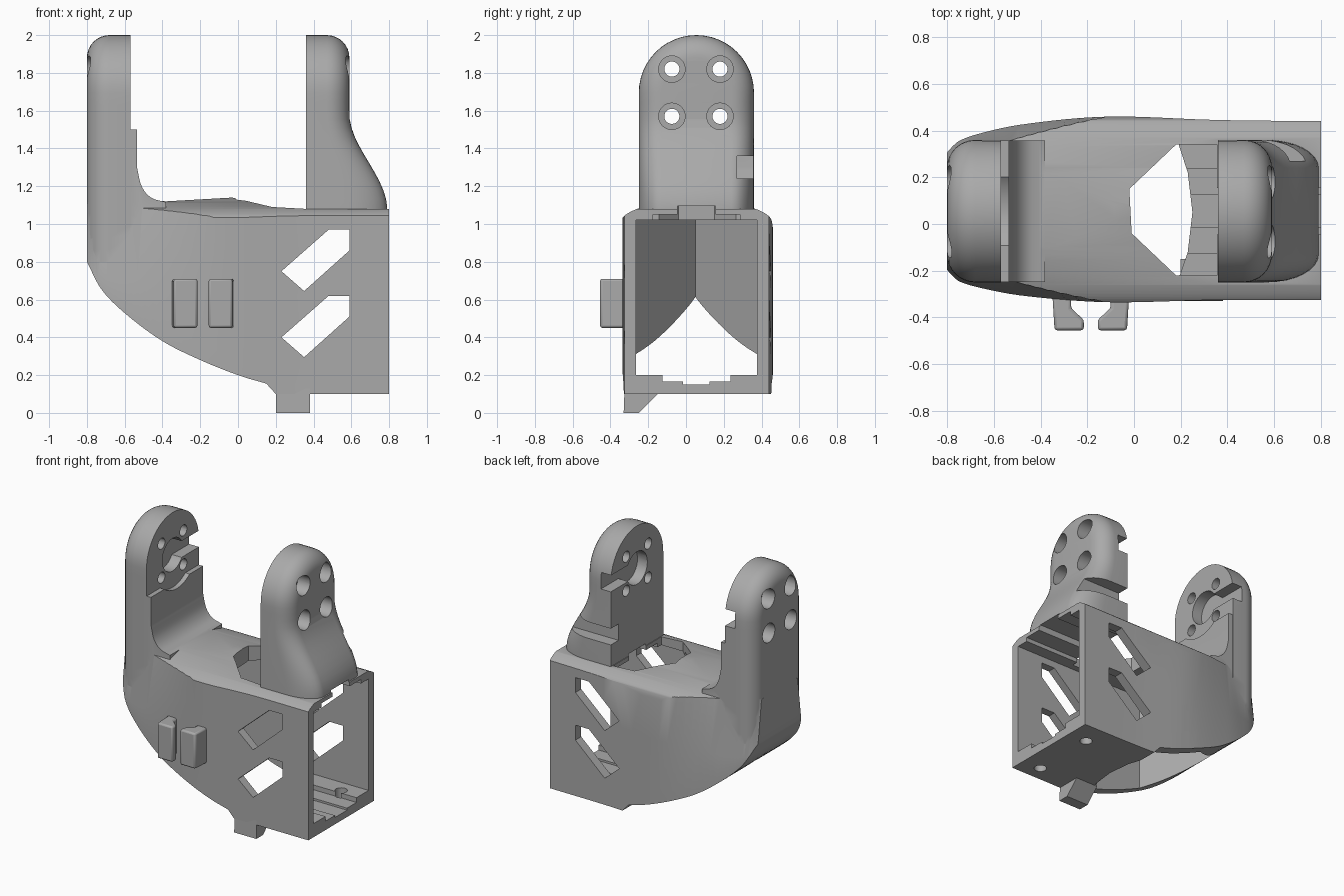
import bpy, bmesh
from math import sin, cos, pi
from mathutils import Vector

if "Cube" in bpy.data.objects:
    bpy.data.objects.remove(bpy.data.objects["Cube"], do_unlink=True)

MID = 0.055  # y of the bracket's centre plane

grey = bpy.data.materials.new("plain grey")
grey.use_nodes = True
grey.diffuse_color = (0.4, 0.4, 0.4, 1)
grey.node_tree.nodes["Principled BSDF"].inputs["Base Color"].default_value = (0.4, 0.4, 0.4, 1)


def loft(name, rings, strip_caps=False):
    """Closed solid through matching point rings; strip caps suit bent, symmetric ends."""
    bm = bmesh.new()
    rows = [[bm.verts.new(p) for p in ring] for ring in rings]
    n = len(rows[0])
    for a, b in zip(rows, rows[1:]):
        for i in range(n):
            bm.faces.new((a[i], a[(i + 1) % n], b[(i + 1) % n], b[i]))
    for cap in (rows[0], rows[-1]):
        if strip_caps:
            for i in range(n // 2):
                bm.faces.new(dict.fromkeys((cap[i], cap[i + 1], cap[n - 2 - i], cap[n - 1 - i])))
        else:
            bm.faces.new(cap)
    bmesh.ops.recalc_face_normals(bm, faces=bm.faces)
    mesh = bpy.data.meshes.new(name)
    bm.to_mesh(mesh)
    bm.free()
    mesh.materials.append(grey)
    ob = bpy.data.objects.new(name, mesh)
    bpy.context.collection.objects.link(ob)
    return ob


def extrude(name, pts, axis, lo, hi):
    """Flat outline pushed along an axis; outline is yz, xz or xy."""
    def place(p, d):
        c = list(p)
        c.insert("xyz".index(axis), d)
        return Vector(c)
    return loft(name, [[place(p, d) for p in pts] for d in (lo, hi)])


def box(x0, x1, y0, y1, z0, z1):
    return extrude("cutter", [(x0, y0), (x1, y0), (x1, y1), (x0, y1)], "z", z0, z1)


def circle(u, v, r, n=32):
    return [(u + r * cos(2 * pi * i / n), v + r * sin(2 * pi * i / n)) for i in range(n)]


def combine(target, other, operation="DIFFERENCE"):
    mod = target.modifiers.new("cut", "BOOLEAN")
    mod.object, mod.operation, mod.solver = other, operation, "EXACT"
    bpy.context.view_layer.objects.active = target
    bpy.ops.object.modifier_apply(modifier=mod.name)
    bpy.data.objects.remove(other, do_unlink=True)


def smooth_path(pts, steps=6):
    """Catmull-Rom curve through the points."""
    p = [Vector(q) for q in pts]
    p = [2 * p[0] - p[1]] + p + [2 * p[-1] - p[-2]]
    out = []
    for a, b, c, d in zip(p, p[1:], p[2:], p[3:]):
        for i in range(steps):
            t = i / steps
            out.append(tuple(0.5 * (2 * b + (c - a) * t + (2 * a - 5 * b + 4 * c - d) * t * t
                                    + (3 * b - a - 3 * c + d) * t ** 3)))
    return out + [tuple(p[-2])]


# Body: side outline trimmed by its plan and its rounded cross-section
belly = smooth_path([(-0.8, 0.8), (-0.72, 0.65), (-0.59, 0.52), (-0.4, 0.38),
                     (-0.2, 0.28), (0, 0.2), (0.15, 0.155)])
roof = [(0.8, 1.08), (0.36, 1.08), (0.18, 1.09), (-0.03, 1.14), (-0.38, 1.12),
        (-0.57, 1.13), (-0.8, 1.13)]
body = extrude("bracket_body", belly + [(0.2, 0.1), (0.8, 0.1)] + roof, "y", -0.6, 0.6)
front_edge = smooth_path([(-0.82, -0.19), (-0.76, -0.24), (-0.65, -0.275), (-0.45, -0.31), (-0.1, -0.335),
                          (0.36, -0.325), (0.82, -0.325)])
back_edge = smooth_path([(0.82, 0.44), (0.36, 0.445), (-0.1, 0.46), (-0.45, 0.43),
                         (-0.65, 0.39), (-0.76, 0.35), (-0.82, 0.3)])


def plan_ring(z, shrink):
    """Plan outline whose tall-prong end narrows by the given share."""
    ring = []
    for x, y in front_edge + back_edge:
        t = min(1, max(0, (-0.1 - x) / 0.5))
        ring.append((x, MID + (y - MID) * (1 - shrink * t), z))
    return ring


combine(body, loft("plan", [plan_ring(0, 0), plan_ring(0.7, 0), plan_ring(1.3, 0.3)]), "INTERSECT")
half = smooth_path([(0.41, 0.9), (0.405, 0.98), (0.385, 1.04), (0.3, 1.085), (0.16, 1.12), (0, 1.14)])
half = [(0.41, 0)] + half
section = [(MID + u, z) for u, z in half] + [(MID - u, z) for u, z in half[-2::-1]]
combine(body, extrude("section", section, "x", -1, 1), "INTERSECT")


# Prongs: round-topped plates with a rounded outer rim
def prong(name, inner, outer, foot, flare=0.0):
    side = 1 if outer > inner else -1
    steps = [(inner, 0)] + [(outer - side * 0.12 * (1 - sin(a)), 0.12 * (1 - cos(a)))
                            for a in [i * pi / 16 for i in range(9)]]
    levels = [foot + (1.695 - foot) * i / 14 for i in range(14)]
    rings = []
    for x, inset in steps:
        r = 0.305 - inset
        arc = [(MID + r * cos(pi * i / 24), 1.695 + r * sin(pi * i / 24)) for i in range(25)]
        outline = [(MID + r, z) for z in levels] + arc + [(MID - r, z) for z in levels[::-1]]
        ring = []
        for y, z in outline:
            u = min(1, max(0, (1.58 - z) / 0.5))
            grow = flare * u * u * (3 - 2 * u) * (x - inner) / (outer - inner)
            ring.append((x + grow, y, z))
        rings.append(ring)
    return loft(name, rings, True)


combine(body, prong("prong", -0.57, -0.8, 0.8), "UNION")
combine(body, prong("prong", 0.36, 0.59, 1.04, 0.2), "UNION")

# Thick pad on the tall prong, sweeping into the roof
sweep = smooth_path([(-0.535, 1.3), (-0.51, 1.2), (-0.46, 1.14), (-0.38, 1.115)])
pad = extrude("pad", [(-0.6, 1.5), (-0.535, 1.5)] + sweep + [(-0.38, 1.05), (-0.6, 0.95)],
              "y", -0.248, 0.358)
combine(pad, extrude("cutter", circle(MID, 1.69, 0.24, 48), "x", -0.57, -0.4))
combine(body, pad, "UNION")

# Inner cavity: pointed in plan, open below the belly
ends = [(0.18, -0.265), (0.23, -0.12), (0.25, 0.05), (0.23, 0.22), (0.18, 0.375)]
wedge = [(-0.69, 0.05), (-0.27, -0.265)]
cavity = extrude("cutter", wedge + ends + [(-0.27, 0.375)], "z", -0.1, 1.02)
combine(cavity, box(0.1, 0.9, -0.265, 0.375, 0.2, 1.02), "UNION")
combine(body, cavity)

# Stepped channels in the floor and ceiling of the box
for width, low, high in [(0.18, 0.165, 0.3), (0.07, 0.15, 0.3), (0.23, 0.9, 1.05), (0.1, 0.9, 1.095)]:
    combine(body, box(0.1, 0.9, MID - width, MID + width, low, high))

# Roof opening and the floor screw holes
opening = [(-0.02, 0.15), (-0.01, -0.04), (0.18, -0.22), (0.355, -0.22), (0.355, 0.34), (0.18, 0.34)]
combine(body, extrude("cutter", opening, "z", 0.95, 1.3))
for y in (-0.21, 0.27):
    combine(body, extrude("cutter", circle(0.65, y, 0.042), "z", 0, 0.4))

# Slanted windows through both side walls
window = [(0.23, 0.75), (0.35, 0.645), (0.59, 0.86), (0.59, 0.97), (0.48, 0.97)]
for drop in (0, 0.35):
    combine(body, extrude("cutter", [(x, z - drop) for x, z in window], "y", -0.6, 0.6))

# Screw holes with wide outer ends
for y in (-0.075, 0.18):
    for z in (1.57, 1.82):
        combine(body, extrude("cutter", circle(y, z, 0.04), "x", -1, 1))
        for lo, hi in ((-1, -0.7), (0.49, 1)):
            combine(body, extrude("cutter", circle(y, z, 0.07), "x", lo, hi))

# Round recess and side slot on the inner face of each prong
for lo, hi in ((-0.65, -0.5), (0.3, 0.44)):
    combine(body, extrude("cutter", circle(MID, 1.69, 0.12), "x", lo, hi))
    combine(body, box(lo, hi, MID, 0.5, 1.63, 1.75))

# Cable notch at the back of the flared prong
combine(body, box(0.3, 0.9, 0.27, 0.5, 1.24, 1.36))

# Cable clips on the front wall
clip = [(-0.34, -0.455), (-0.215, -0.455), (-0.215, -0.41), (-0.27, -0.36), (-0.27, -0.29), (-0.35, -0.29)]
for name, flip in (("right_clip", False), ("left_clip", True)):
    pts = [(-0.37 - x if flip else x, y) for x, y in clip]
    part = extrude(name, pts, "z", 0.45, 0.71)
    bevel = part.modifiers.new("soft edges", "BEVEL")
    bevel.width, bevel.segments = 0.012, 2

# Hook under the floor
extrude("bottom_hook", [(-0.33, 0), (-0.25, 0), (-0.15, 0.1), (-0.15, 0.13), (-0.325, 0.13)], "x", 0.2, 0.38)

for ob in bpy.context.scene.objects:
    ob.select_set(ob.type == "MESH")
bpy.context.view_layer.objects.active = body
bpy.ops.object.shade_smooth_by_angle(angle=0.6)
